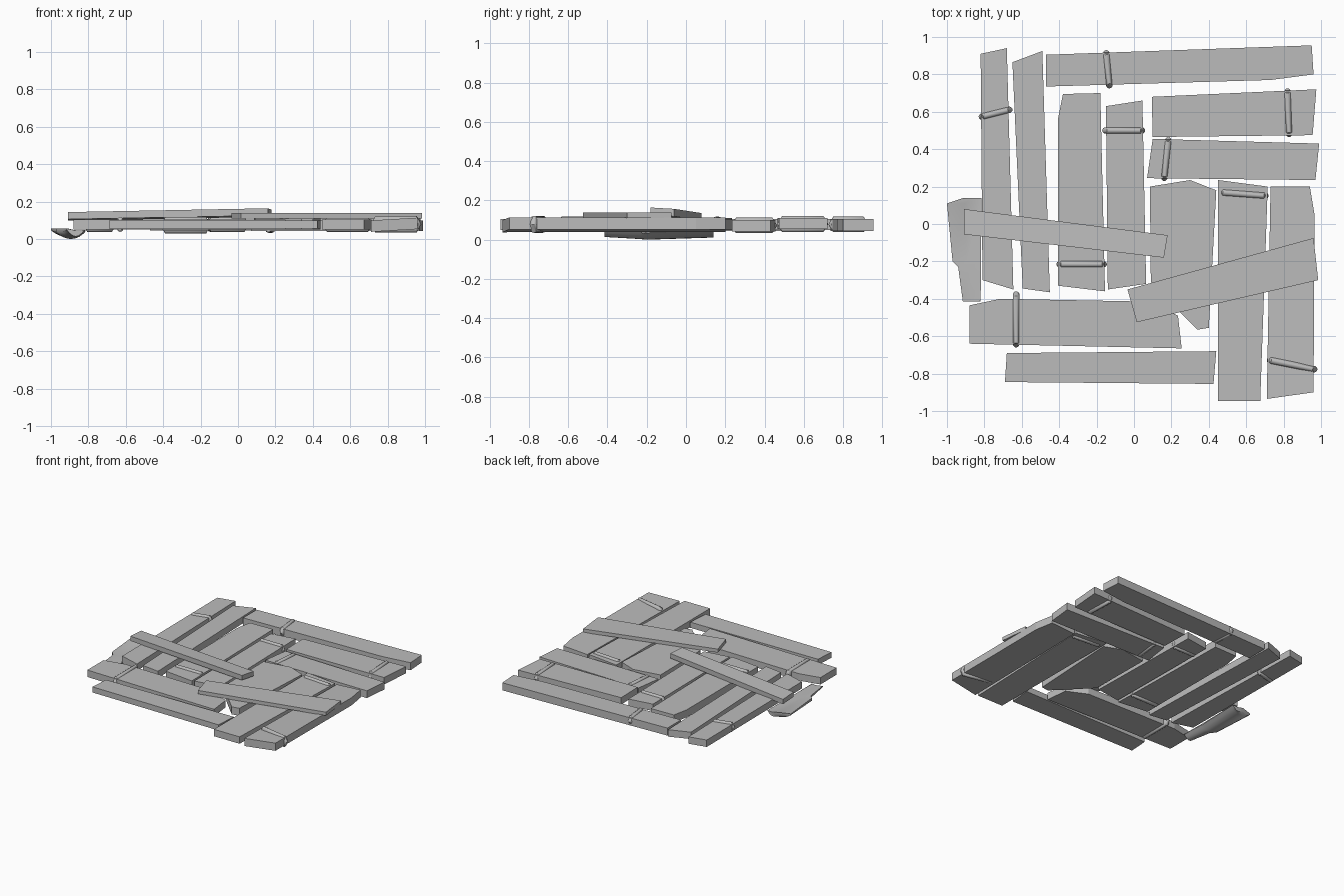
import bpy
import bmesh
import math
from mathutils import Vector

default_cube = bpy.data.objects.get("Cube")
if default_cube:
    bpy.data.objects.remove(default_cube, do_unlink=True)

# One weathered grey for every part
grey = bpy.data.materials.new("weathered_grey")
grey.use_nodes = True
grey.diffuse_color = (0.5, 0.5, 0.5, 1)
grey.node_tree.nodes["Principled BSDF"].inputs["Base Color"].default_value = grey.diffuse_color


def finish(name, mesh_builder, smooth=False):
    """Turn a bmesh into a named object with outward normals."""
    bmesh.ops.recalc_face_normals(mesh_builder, faces=mesh_builder.faces)
    mesh = bpy.data.meshes.new(name)
    mesh_builder.to_mesh(mesh)
    mesh_builder.free()
    mesh.materials.append(grey)
    part = bpy.data.objects.new(name, mesh)
    bpy.context.collection.objects.link(part)
    if smooth:
        bpy.ops.object.select_all(action="DESELECT")
        part.select_set(True)
        bpy.context.view_layer.objects.active = part
        bpy.ops.object.shade_smooth_by_angle(angle=math.radians(40))
    return part


def loft(name, rings, smooth=False):
    """Join closed rings of points into a capped solid."""
    builder = bmesh.new()
    loops = [[builder.verts.new(point) for point in ring] for ring in rings]
    for first, second in zip(loops, loops[1:]):
        for i in range(len(first)):
            j = (i + 1) % len(first)
            builder.faces.new((first[i], first[j], second[j], second[i]))
    builder.faces.new(loops[0])
    builder.faces.new(loops[-1])
    return finish(name, builder, smooth)


def plank(name, *outline, bottom=0.05, top=0.105, tilt_x=0, tilt_y=0):
    """Extrude an outline into a board, optionally tilted about its centre."""
    count = len(outline)
    centre_x = sum(point[0] for point in outline) / count
    centre_y = sum(point[1] for point in outline) / count

    def layer(height):
        return [(x, y, height + tilt_x * (x - centre_x) + tilt_y * (y - centre_y))
                for x, y in outline]
    return loft(name, [layer(bottom), layer(top)])


def strap(name, start, end, bottom=0.038, top=0.117, width=0.034):
    """Rounded binding with pointed ends wrapped around a board."""
    start, end = Vector((*start, 0)), Vector((*end, 0))
    along = (end - start).normalized()
    across = Vector((-along.y, along.x, 0))
    middle = (bottom + top) / 2
    rings = []
    for step in range(-3, 4):
        offset = step / 3
        inset = 0.02 * (1 - math.sqrt(1 - 0.9 * offset * offset))
        side = across * offset * width / 2
        low, high = bottom + inset, top - inset
        profile = [(start, inset, middle), (start, 0.025, high), (end, -0.025, high),
                   (end, -inset, middle), (end, -0.025, low), (start, 0.025, low)]
        rings.append([base + along * shift + side + Vector((0, 0, height))
                      for base, shift, height in profile])
    return loft(name, rings, smooth=True)


# Upright boards on the back left
plank("outer_left_board", (-.82, .91), (-.68, .94), (-.645, -.35), (-.81, -.3))
plank("inner_left_board", (-.65, .865), (-.49, .925), (-.45, -.365), (-.595, -.345))
plank("centre_wide_board", (-.38, .695), (-.18, .7), (-.155, -.36), (-.405, -.33),
      (-.405, .57), bottom=.045, top=.105)
plank("centre_narrow_board", (-.15, .63), (.045, .66), (.065, -.32), (-.14, -.35))

# Boards lying sideways along the back right
plank("back_edge_board", (-.47, .905), (.95, .955), (.96, .8), (.73, .77), (-.47, .735),
      bottom=.045)
plank("back_upper_board", (.095, .68), (.975, .72), (.955, .475), (.1, .465),
      bottom=.055, top=.11)
plank("back_lower_board", (.1, .455), (.99, .43), (.97, .235), (.07, .245),
      bottom=.042, top=.1)

# Upright boards on the front right
plank("broken_board", (.085, .2), (.3, .235), (.44, .18), (.4, -.555), (.34, -.565),
      (.245, -.47), (.09, -.31), top=.11)
plank("front_inner_board", (.45, .235), (.715, .2), (.675, -.945), (.45, -.945))
plank("front_outer_board", (.73, .2), (.94, .2), (.965, .05), (.96, -.9), (.71, -.935),
      bottom=.047, top=.108, tilt_x=.06)

# Boards lying sideways along the front left
plank("front_upper_board", (-.88, -.435), (-.715, -.4), (.08, -.415), (.235, -.49),
      (.255, -.665), (-.88, -.64))
plank("front_edge_board", (-.68, -.69), (.44, -.68), (.425, -.855), (-.69, -.845),
      bottom=.055, top=.1)

# Loose boards laid across the top
plank("left_cross_board", (-.91, .08), (.18, -.06), (.16, -.18), (-.91, -.055),
      bottom=.112, top=.15, tilt_x=.012, tilt_y=-.06)
plank("right_cross_board", (-.035, -.35), (.96, -.075), (.985, -.3), (.015, -.525),
      bottom=.11, top=.138)

# Bindings, one per bound board
strap("outer_left_strap", (-.83, .57), (-.65, .615))
strap("back_edge_strap", (-.15, .93), (-.13, .725))
strap("centre_narrow_strap", (-.17, .5), (.06, .5))
strap("back_upper_strap", (.82, .725), (.83, .465), top=.122)
strap("back_lower_strap", (.185, .465), (.16, .23), bottom=.033, top=.112)
strap("front_inner_strap", (.45, .17), (.72, .15))
strap("centre_wide_strap", (-.415, -.215), (-.145, -.215), bottom=.03)
strap("front_upper_strap", (-.63, -.36), (-.63, -.66))
strap("front_outer_strap", (.71, -.725), (.98, -.78), bottom=.035, top=.122)

# Curved bark sliver under the left edge: (y, left x, right x, lowest z)
bark_rings = []
for y, left, right, low in ((.14, -.91, -.815, .012), (.11, -1, -.815, .01),
                            (-.2, -.97, -.818, 0), (-.23, -.94, -.818, .003),
                            (-.415, -.915, -.82, .014)):
    ring = []
    for i in range(9):
        t = i / 8
        rise = .035 * (2 * t - 1) ** 2
        ring.append((left + (right - left) * t, y, low + rise))
    ring += [(right, y, .046), ((left + right) / 2, y, .045), (left, y, .056)]
    bark_rings.append(ring)
loft("bark_sliver", bark_rings, smooth=True)
